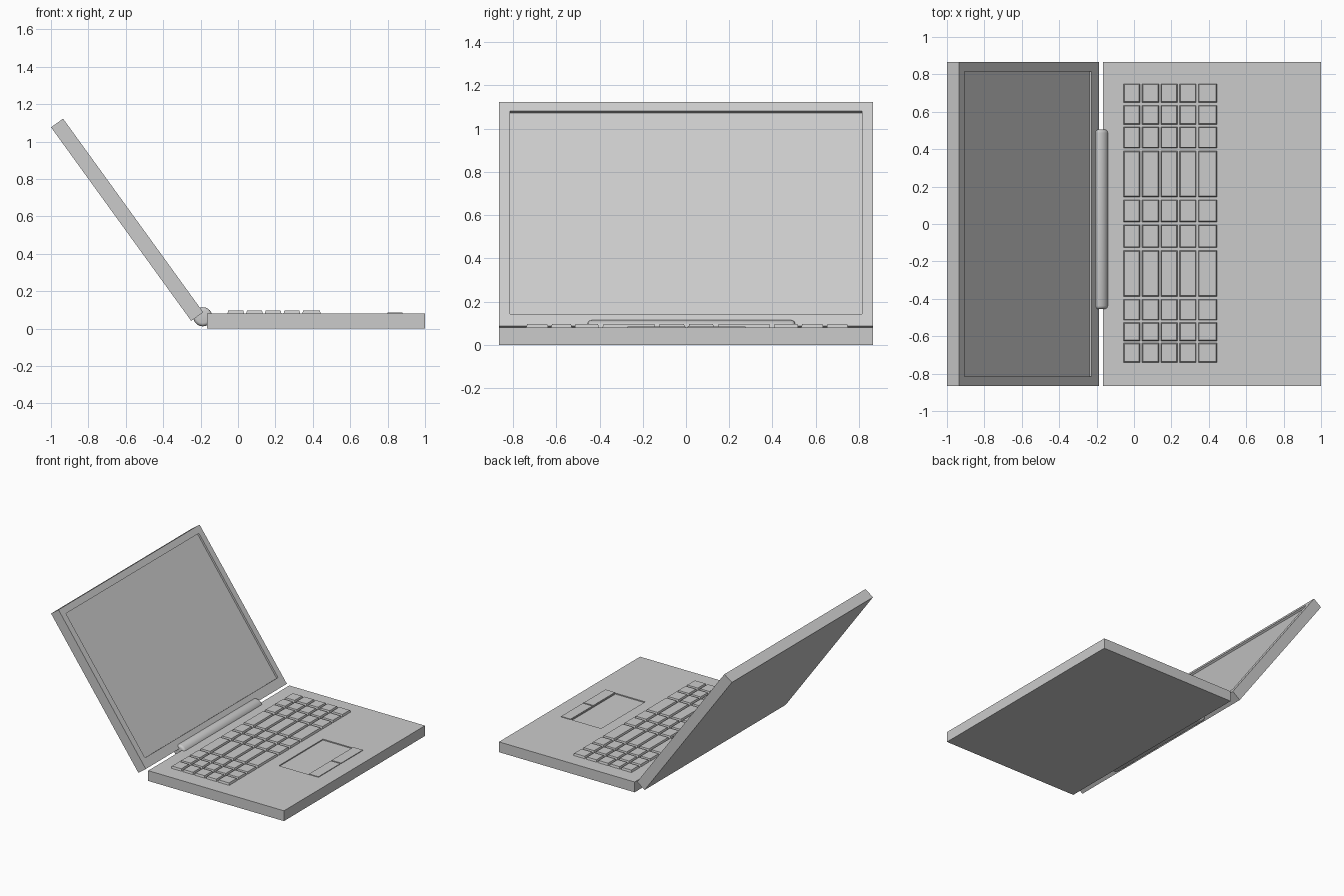
import bpy, bmesh, math
from mathutils import Matrix, Vector

if "Cube" in bpy.data.objects:
    bpy.data.objects.remove(bpy.data.objects["Cube"])


def finish(name, bm):
    bmesh.ops.recalc_face_normals(bm, faces=bm.faces)
    me = bpy.data.meshes.new(name)
    bm.to_mesh(me)
    bm.free()
    ob = bpy.data.objects.new(name, me)
    bpy.context.collection.objects.link(ob)
    return ob


def add_box(bm, x0, x1, y0, y1, z0, z1):
    m = Matrix.Translation(((x0 + x1) / 2, (y0 + y1) / 2, (z0 + z1) / 2))
    m = m @ Matrix.Diagonal((x1 - x0, y1 - y0, z1 - z0, 1))
    return bmesh.ops.create_cube(bm, size=1, matrix=m)["verts"]


def recessed_slab(name, bounds, rect, depth):
    """Box whose top face has a sunken rectangle (x0, x1, y0, y1)."""
    bm = bmesh.new()
    add_box(bm, *bounds)
    bm.normal_update()
    top = max(bm.faces, key=lambda f: f.calc_center_median().z)
    mid = top.calc_center_median()
    bmesh.ops.inset_individual(bm, faces=[top], thickness=0.04)
    for v in top.verts:
        v.co.x = rect[0] if v.co.x < mid.x else rect[1]
        v.co.y = rect[2] if v.co.y < mid.y else rect[3]
    floor = bmesh.ops.extrude_discrete_faces(bm, faces=[top])["faces"][0]
    for v in floor.verts:
        v.co.z -= depth
    return finish(name, bm)


# Base with sunken touchpad
recessed_slab("base", (-0.165, 1.0, -0.865, 0.865, 0, 0.08),
              (0.54, 0.795, -0.27, 0.27), 0.008)

# Screen lid with sunken display, tilted back about its lower front edge
lid = recessed_slab("screen_lid", (-1.278, 0, -0.865, 0.865, -0.079, 0),
                    (-1.228, -0.07, -0.815, 0.815), 0.015)
lid.location = (-0.186, 0, 0.087)
lid.rotation_euler = (0, math.radians(54.1), 0)

# Hinge barrel with rounded ends: lathe profile of (radius, y)
bm = bmesh.new()
r, b, y0, y1 = 0.051, 0.018, -0.455, 0.505
arc = [(r - b + b * math.sin(a), b - b * math.cos(a))
       for a in (i * math.pi / 8 for i in range(5))]
profile = [(0, y0)] + [(p, y0 + h) for p, h in arc]
profile += [(p, y1 - h) for p, h in reversed(arc)] + [(0, y1)]
verts = [bm.verts.new((p, y, 0)) for p, y in profile]
edges = [bm.edges.new(pair) for pair in zip(verts, verts[1:])]
bmesh.ops.spin(bm, geom=verts + edges, cent=(0, 0, 0), axis=(0, 1, 0),
               angle=2 * math.pi, steps=32)
bmesh.ops.remove_doubles(bm, verts=bm.verts, dist=1e-5)
hinge = finish("hinge", bm)
hinge.location = (-0.188, 0, 0.063)
for p in hinge.data.polygons:
    p.use_smooth = True

# Keyboard: five rows of tapered keys sharing the same key widths
key_spans = [(-0.74, -0.637), (-0.625, -0.527), (-0.515, -0.402),
             (-0.387, -0.142), (-0.127, -0.004), (0.01, 0.13),
             (0.145, 0.39), (0.405, 0.52), (0.532, 0.635), (0.65, 0.75)]
bm = bmesh.new()
for row in range(5):
    x0 = -0.057 + row * 0.1
    for y0, y1 in key_spans:
        x1 = x0 + 0.09 + (0.01 if row == 4 else 0)
        mid = Vector(((x0 + x1) / 2, (y0 + y1) / 2))
        for v in add_box(bm, x0, x1, y0, y1, 0.078, 0.096):
            if v.co.z > 0.09:
                v.co.x -= math.copysign(0.005, v.co.x - mid.x)
                v.co.y -= math.copysign(0.005, v.co.y - mid.y)
finish("keys", bm)

# Pair of raised touchpad buttons
bm = bmesh.new()
for y0, y1 in ((-0.27, -0.003), (0.007, 0.275)):
    add_box(bm, 0.798, 0.88, y0, y1, 0.076, 0.085)
finish("touchpad_buttons", bm)
